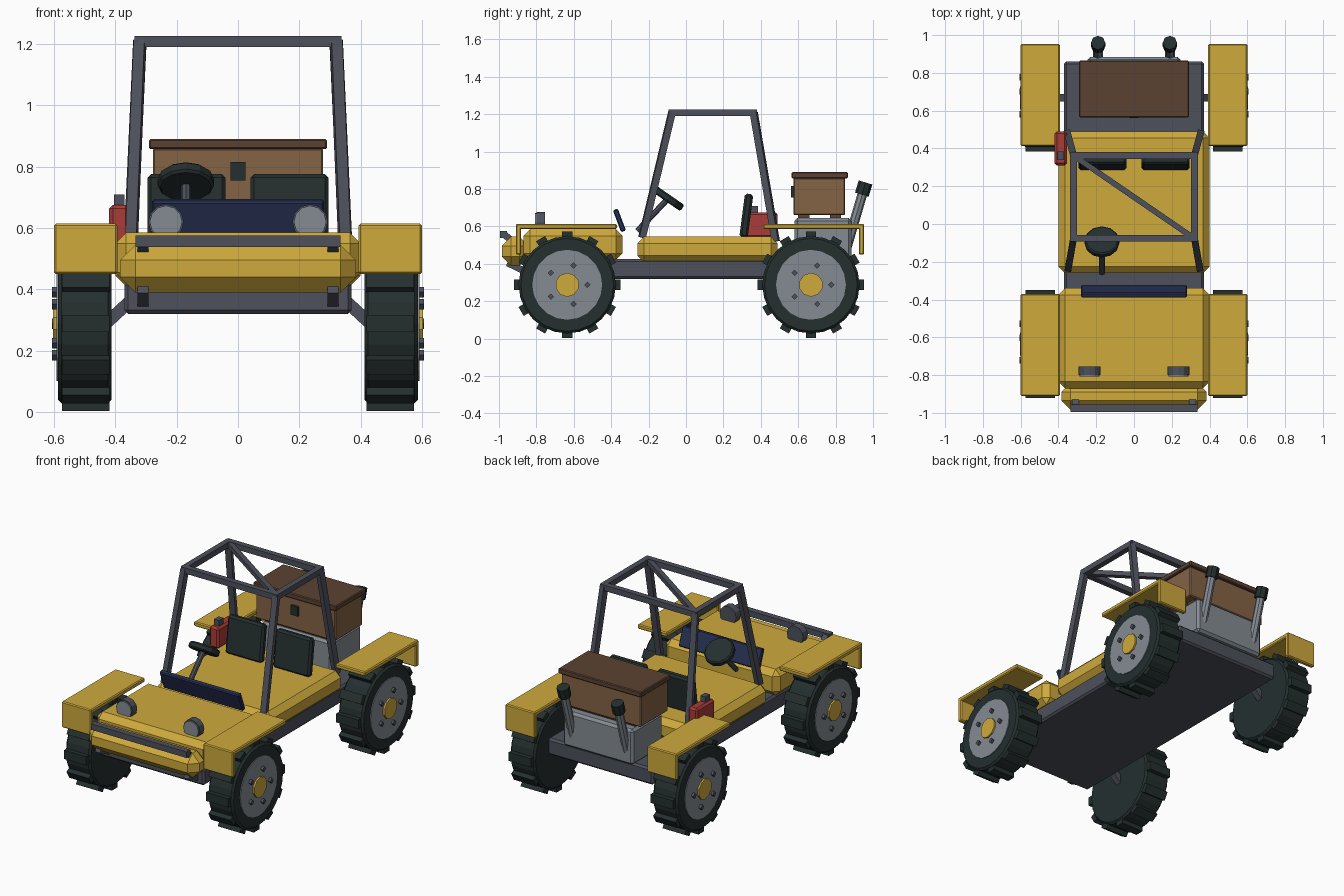
import bpy, bmesh, math
from mathutils import Vector, Matrix

cube = bpy.data.objects.get("Cube")
if cube:
    bpy.data.objects.remove(cube, do_unlink=True)


def material(name, r, g, b):
    m = bpy.data.materials.new(name)
    m.use_nodes = True
    m.diffuse_color = (r, g, b, 1)
    m.node_tree.nodes["Principled BSDF"].inputs["Base Color"].default_value = (r, g, b, 1)
    return m


YELLOW = material("yellow paint", 0.62, 0.40, 0.045)
FRAME = material("frame grey", 0.075, 0.082, 0.105)
RUBBER = material("black rubber", 0.018, 0.028, 0.028)
METAL = material("light metal", 0.23, 0.26, 0.29)
WOOD = material("brown wood", 0.23, 0.125, 0.06)
LID = material("dark wood", 0.105, 0.055, 0.032)
RED = material("red paint", 0.40, 0.045, 0.038)
BLUE = material("dark blue", 0.02, 0.03, 0.09)


def finish(name, bm, mat, bevel=0.0):
    if bevel:
        bmesh.ops.bevel(bm, geom=bm.edges[:], offset=bevel, segments=1,
                        affect='EDGES', clamp_overlap=True)
    bmesh.ops.recalc_face_normals(bm, faces=bm.faces[:])
    me = bpy.data.meshes.new(name)
    bm.to_mesh(me)
    bm.free()
    me.materials.append(mat)
    ob = bpy.data.objects.new(name, me)
    bpy.context.collection.objects.link(ob)
    return ob


def box(name, mat, x, y, z, bevel=0.0, tilt=0.0):
    """Box from (min, max) ranges, optionally tilted about its own x axis."""
    bm = bmesh.new()
    bmesh.ops.create_cube(bm, size=1)
    bmesh.ops.scale(bm, verts=bm.verts, vec=(x[1] - x[0], y[1] - y[0], z[1] - z[0]))
    ob = finish(name, bm, mat, bevel)
    centre = Vector((sum(x) / 2, sum(y) / 2, sum(z) / 2))
    ob.data.transform(Matrix.Translation(centre) @ Matrix.Rotation(tilt, 4, 'X'))
    return ob


def rod(name, mat, a, b, r, sides=8, bevel=0.0, r2=None):
    """Cylinder between two points."""
    a, b = Vector(a), Vector(b)
    d = b - a
    bm = bmesh.new()
    bmesh.ops.create_cone(bm, cap_ends=True, segments=sides, radius1=r,
                          radius2=r if r2 is None else r2, depth=d.length)
    if bevel:
        rims = [e for e in bm.edges if abs(e.verts[0].co.z - e.verts[1].co.z) < 1e-5]
        bmesh.ops.bevel(bm, geom=rims, offset=bevel, segments=1, affect='EDGES')
    ob = finish(name, bm, mat)
    turn = d.to_track_quat('Z', 'Y').to_matrix().to_4x4()
    ob.data.transform(Matrix.Translation((a + b) / 2) @ turn)
    return ob


def bar(name, a, b, w=0.036):
    """Square tube between two points."""
    ob = rod(name, FRAME, a, b, w * 0.7071, 4)
    a, b = Vector(a), Vector(b)
    mid, axis = (a + b) / 2, (b - a).normalized()
    ob.data.transform(Matrix.Translation(mid) @ Matrix.Rotation(math.pi / 4, 4, axis)
                      @ Matrix.Translation(-mid))
    return ob


# Chassis and bodywork
box("chassis", FRAME, (-0.37, 0.37), (-0.87, 0.86), (0.32, 0.425), 0.012)
box("body_tub", YELLOW, (-0.4, 0.4), (-0.26, 0.49), (0.41, 0.545), 0.035)
box("hood", YELLOW, (-0.4, 0.4), (-0.87, -0.34), (0.42, 0.585), 0.035)
box("nose", YELLOW, (-0.385, 0.385), (-0.985, -0.84), (0.39, 0.545), 0.05)
box("dash_panel", BLUE, (-0.28, 0.28), (-0.37, -0.342), (0.57, 0.695), 0.006, 0.36)

# Front bumper
bar("bumper_bar", (-0.335, -0.975, 0.557), (0.335, -0.975, 0.557), 0.038)
for side, s in (("left", 1), ("right", -1)):
    bar(side + "_bumper_strut", (s * 0.31, -0.97, 0.555), (s * 0.31, -0.9, 0.5))
    bar(side + "_lower_strut", (s * 0.31, -0.955, 0.405), (s * 0.31, -0.85, 0.355))

    # Headlights
    rod(side + "_headlight", FRAME, (s * 0.235, -0.755, 0.62), (s * 0.235, -0.8, 0.62),
        0.058, 12)
    rod(side + "_lens", METAL, (s * 0.235, -0.79, 0.62), (s * 0.235, -0.808, 0.62),
        0.053, 12)

    # Seat backs
    inner, outer = sorted((s * 0.04, s * 0.295))
    box(side + "_seat_back", RUBBER, (inner, outer), (0.3, 0.345), (0.54, 0.775),
        0.012, -0.13)

    # Roll cage posts and side rails
    bar(side + "_front_post", (s * 0.348, -0.235, 0.54), (s * 0.32, -0.075, 1.21))
    bar(side + "_rear_post", (s * 0.352, 0.48, 0.52), (s * 0.32, 0.362, 1.21))
    bar(side + "_roof_rail", (s * 0.32, -0.09, 1.208), (s * 0.32, 0.375, 1.208))

    # Exhaust pipes
    rod(side + "_exhaust", METAL, (s * 0.19, 0.86, 0.49), (s * 0.19, 0.945, 0.78), 0.026)
    rod(side + "_exhaust_tip", RUBBER, (s * 0.19, 0.94, 0.77), (s * 0.19, 0.96, 0.835),
        0.038, 8)

bar("front_roof_bar", (-0.335, -0.075, 1.208), (0.335, -0.075, 1.208))
bar("rear_roof_bar", (-0.335, 0.362, 1.208), (0.335, 0.362, 1.208))
bar("roof_brace", (-0.31, 0.355, 1.208), (0.31, -0.07, 1.208), 0.03)

# Steering wheel and column
hub = Vector((-0.17, -0.095, 0.75))
axis = Vector((0, 0.57, 0.82))
rod("steering_column", FRAME, (-0.17, -0.26, 0.575), hub, 0.016)
rod("steering_wheel", RUBBER, hub - axis * 0.02, hub + axis * 0.02, 0.092, 12, 0.008)

# Fuel can
box("fuel_can", RED, (-0.42, -0.355), (0.31, 0.49), (0.54, 0.675), 0.012)
box("fuel_can_cap", FRAME, (-0.405, -0.37), (0.34, 0.385), (0.67, 0.71))

# Engine and cargo crate
box("engine", METAL, (-0.245, 0.245), (0.58, 0.885), (0.42, 0.645), 0.015)
box("crate", WOOD, (-0.278, 0.278), (0.575, 0.85), (0.66, 0.86), 0.006)
box("crate_lid", LID, (-0.29, 0.29), (0.565, 0.865), (0.857, 0.89), 0.005)
box("crate_latch", RUBBER, (-0.025, 0.025), (0.562, 0.58), (0.755, 0.815))
for y in (0.63, 0.8):
    box("crate_runner", LID, (-0.23, 0.23), (y - 0.03, y + 0.03), (0.64, 0.665))


def treads(name, s, y, z):
    """Ring of twelve tread blocks around a tyre."""
    bm = bmesh.new()
    for i in range(12):
        m = (Matrix.Translation((s * 0.497, y, z)) @ Matrix.Rotation(i * math.pi / 6, 4, 'X')
             @ Matrix.Translation((0, 0, 0.262)) @ Matrix.Diagonal((0.155, 0.055, 0.046, 1)))
        bmesh.ops.create_cube(bm, size=1, matrix=m)
    finish(name, bm, RUBBER)


# Wheels, suspension arms and fenders
AXLE_Z = 0.288
for end, y, f in (("front", -0.635, -1), ("rear", 0.668, 1)):
    for side, s in (("left", 1), ("right", -1)):
        tag = end + "_" + side

        def disc(part, mat, x0, x1, r, sides, bevel=0.0, dy=0.0, dz=0.0):
            rod(tag + "_" + part, mat, (s * x0, y + dy, AXLE_Z + dz),
                (s * x1, y + dy, AXLE_Z + dz), r, sides, bevel)

        disc("tyre", RUBBER, 0.412, 0.587, 0.26, 24, 0.012)
        treads(tag + "_treads", s, y, AXLE_Z)
        disc("rim", METAL, 0.55, 0.592, 0.187, 20)
        disc("hub_cap", YELLOW, 0.58, 0.603, 0.064, 10)
        for i in range(5):
            a = math.tau * i / 5
            disc("lug", FRAME, 0.585, 0.607, 0.017, 4, 0, 0.108 * math.cos(a),
                 0.108 * math.sin(a))
        bar(tag + "_arm", (s * 0.3, y, 0.41), (s * 0.44, y, 0.28), 0.04)

        # Fender top plate with a hanging flap at the outer end
        xr = sorted((s * 0.393, s * 0.6))
        start, stop = (y + 0.265, y - 0.275) if f < 0 else (y - 0.255, y + 0.285)
        box(tag + "_fender", YELLOW, xr, sorted((start, stop)), (0.585, 0.614), 0.006)
        box(tag + "_flap", YELLOW, xr, sorted((stop - f * 0.029, stop)), (0.45, 0.614), 0.006)
